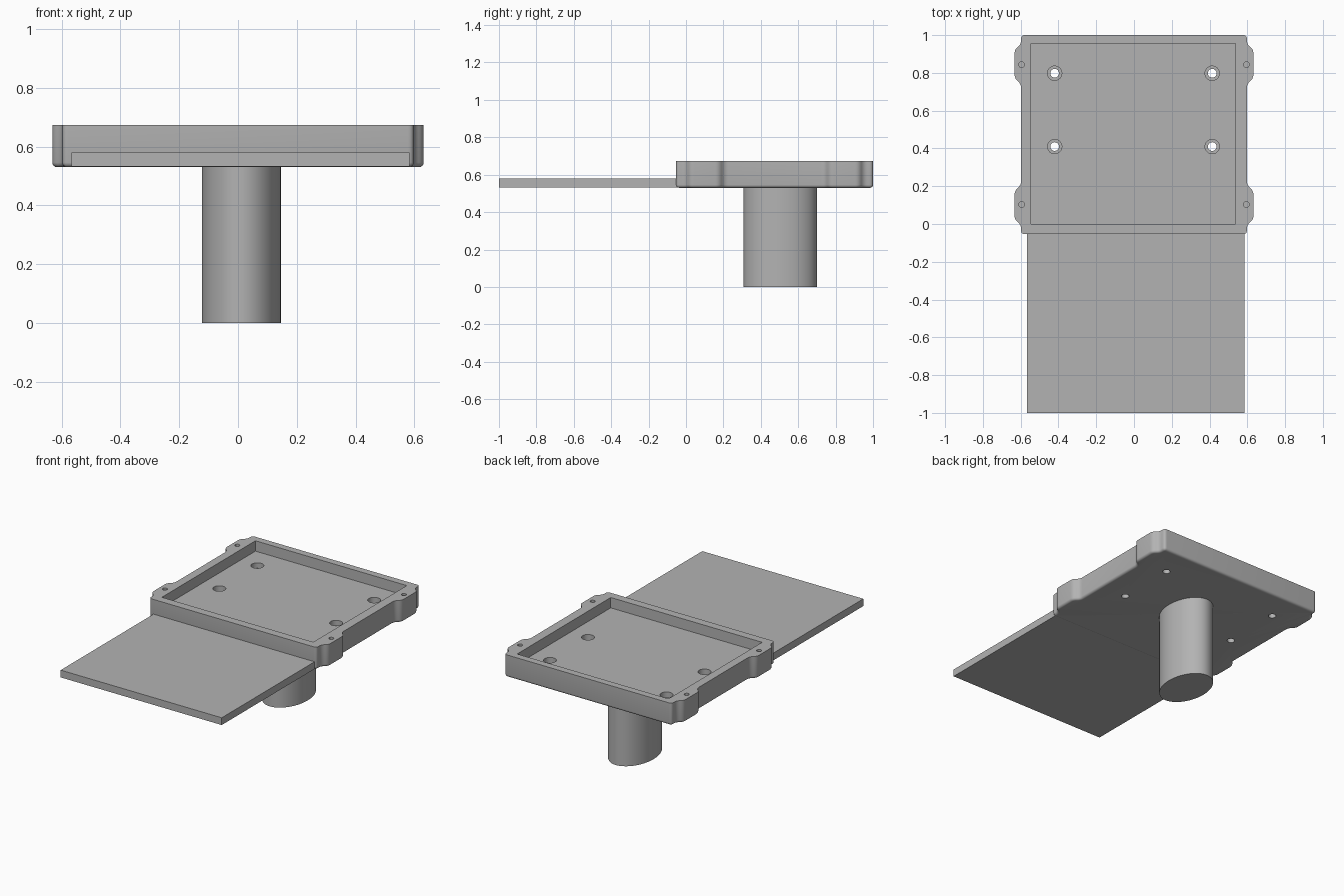
import bpy, bmesh, math
from mathutils import Vector

cube = bpy.data.objects.get("Cube")
if cube:
    bpy.data.objects.remove(cube, do_unlink=True)

grey = bpy.data.materials.new("plain grey")
grey.use_nodes = True
COLOUR = (0.45, 0.45, 0.45, 1)
grey.diffuse_color = COLOUR
grey.node_tree.nodes["Principled BSDF"].inputs["Base Color"].default_value = COLOUR

BASE, RIM, FLOOR = 0.53, 0.674, 0.607
TRAY_Y = 0.4735


def rounded(corners, radius, steps=5):
    """Closed outline with every corner softened by a short curve."""
    out = []
    for i, p in enumerate(corners):
        a, b = corners[i - 1], corners[(i + 1) % len(corners)]
        s = p + (a - p).normalized() * radius
        e = p + (b - p).normalized() * radius
        for k in range(steps + 1):
            t = k / steps
            out.append(s * (1 - t) ** 2 + p * 2 * t * (1 - t) + e * t * t)
    return out


def ellipse(x, y, rx, ry, sides):
    return [Vector((x + rx * math.cos(2 * math.pi * i / sides),
                    y + ry * math.sin(2 * math.pi * i / sides))) for i in range(sides)]


def rectangle(x0, x1, y0, y1):
    return [Vector(c) for c in ((x0, y0), (x1, y0), (x1, y1), (x0, y1))]


def prism(name, outline, z0, z1, round_bottom=0):
    """Extrude an outline upwards, optionally rounding its lower edge."""
    bm = bmesh.new()
    low = bm.faces.new([bm.verts.new((p.x, p.y, z0)) for p in outline])
    top = bmesh.ops.extrude_face_region(bm, geom=[low], use_keep_orig=True)["geom"]
    bmesh.ops.translate(bm, vec=(0, 0, z1 - z0),
                        verts=[v for v in top if isinstance(v, bmesh.types.BMVert)])
    bmesh.ops.recalc_face_normals(bm, faces=bm.faces)
    if round_bottom:
        edges = [e for e in bm.edges if all(abs(v.co.z - z0) < 1e-5 for v in e.verts)]
        bmesh.ops.bevel(bm, geom=edges, offset=round_bottom, segments=4,
                        profile=0.5, affect='EDGES', clamp_overlap=False)
    mesh = bpy.data.meshes.new(name)
    bm.to_mesh(mesh)
    bm.free()
    mesh.materials.append(grey)
    obj = bpy.data.objects.new(name, mesh)
    bpy.context.collection.objects.link(obj)
    return obj


def activate(obj):
    bpy.ops.object.select_all(action='DESELECT')
    obj.select_set(True)
    bpy.context.view_layer.objects.active = obj


def cut(target, outline, z0, z1):
    cutter = prism("cutter", outline, z0, z1)
    cutter.hide_render = True
    activate(target)
    mod = target.modifiers.new("cut", 'BOOLEAN')
    mod.operation, mod.solver, mod.object = 'DIFFERENCE', 'EXACT', cutter
    bpy.ops.object.modifier_apply(modifier=mod.name)
    bpy.data.objects.remove(cutter, do_unlink=True)


# Tray outline: one quarter with its screw tab, mirrored both ways
quarter = [(0.598, 0.267), (0.632, 0.298), (0.632, 0.45), (0.598, 0.478), (0.598, 0.5265)]
half = [(x, -y) for x, y in reversed(quarter)] + quarter
corners = half + [(-x, y) for x, y in reversed(half)]
outline = rounded([Vector((x, y + TRAY_Y)) for x, y in corners], 0.02)
tray = prism("tray", outline, BASE, RIM, round_bottom=0.016)

# Recess, stepped mounting holes and blind screw holes
cut(tray, rectangle(-0.544, 0.538, 0.0, 0.955), FLOOR, RIM + 0.1)
for x in (-0.42, 0.414):
    for y in (0.41, 0.798):
        cut(tray, ellipse(x, y, 0.038, 0.038, 32), FLOOR - 0.035, FLOOR + 0.02)
        cut(tray, ellipse(x, y, 0.023, 0.023, 32), BASE - 0.1, FLOOR)
for x in (-0.595, 0.595):
    for y in (TRAY_Y - 0.37, TRAY_Y + 0.37):
        cut(tray, ellipse(x, y, 0.015, 0.015, 20), RIM - 0.09, RIM + 0.1)

# Oval post below and flat shelf in front
post = prism("post", ellipse(0.0115, 0.504, 0.1345, 0.196, 72), 0, BASE + 0.01)
shelf = prism("front_shelf", rectangle(-0.567, 0.584, -1, -0.03), BASE + 0.002, 0.579)

for obj in (tray, post):
    activate(obj)
    bpy.ops.object.shade_smooth_by_angle(angle=math.radians(35))
